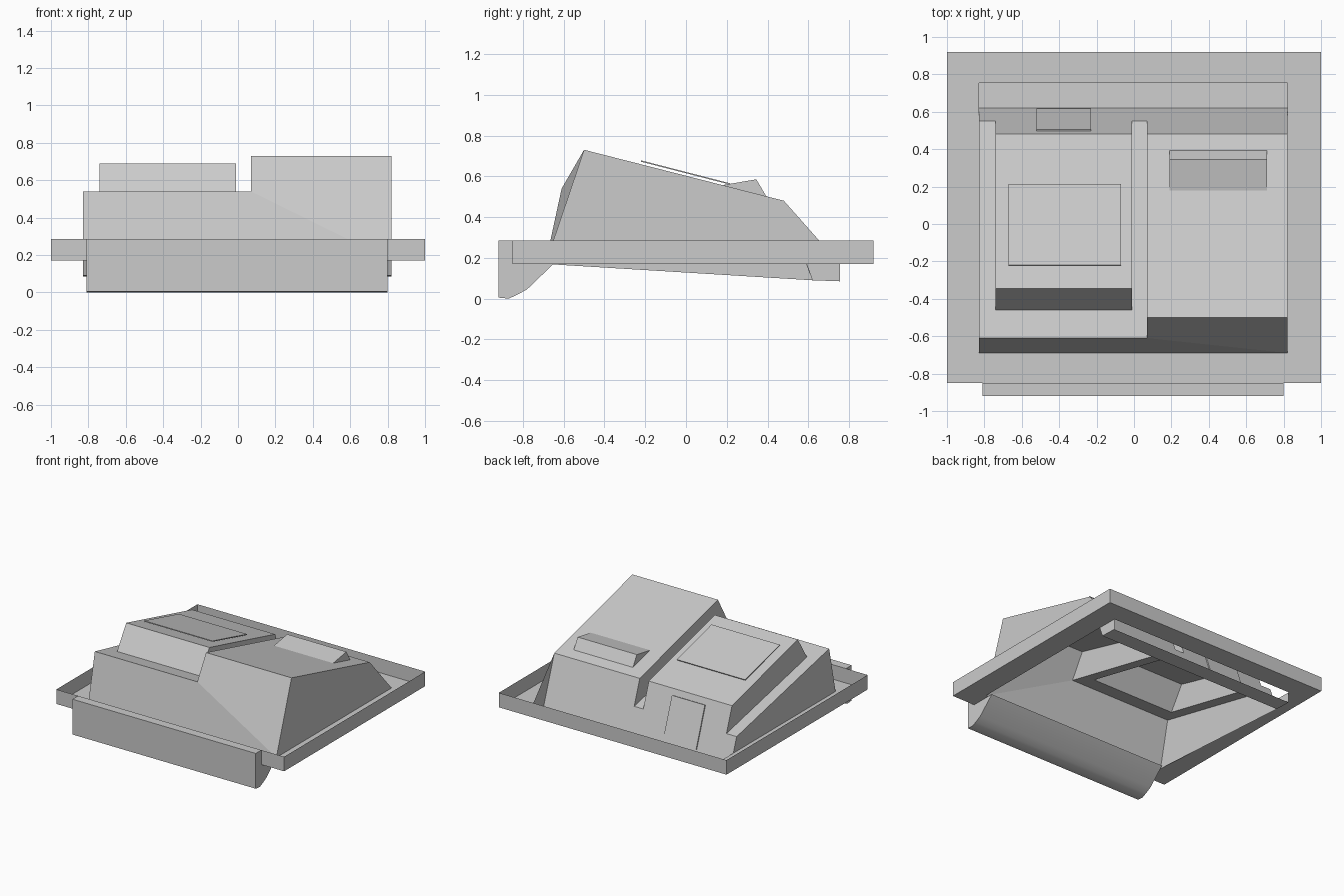
import bpy, bmesh

if "Cube" in bpy.data.objects:
    bpy.data.objects.remove(bpy.data.objects["Cube"])


def build(name, faces, fix_normals=True):
    """Mesh from a list of faces given as point loops; shared points are welded."""
    bm = bmesh.new()
    for f in faces:
        bm.faces.new([bm.verts.new(p) for p in f])
    bmesh.ops.remove_doubles(bm, verts=bm.verts[:], dist=1e-4)
    if fix_normals:
        bmesh.ops.recalc_face_normals(bm, faces=bm.faces[:])
    me = bpy.data.meshes.new(name)
    bm.to_mesh(me)
    bm.free()
    ob = bpy.data.objects.new(name, me)
    bpy.context.collection.objects.link(ob)
    return ob


def at(x, *pts):
    """Place (y, z) points on the plane at x."""
    return [(x, y, z) for y, z in pts]


def strip(x0, x1, p, q):
    """Quad spanning x0..x1 between two (y, z) points."""
    return at(x0, p, q) + at(x1, q, p)


def prism(name, x0, x1, profile):
    """Closed extrusion of a (y, z) profile along x."""
    n = len(profile)
    faces = [at(x0, *profile), at(x1, *profile)]
    faces += [strip(x0, x1, profile[i], profile[(i + 1) % n]) for i in range(n)]
    return build(name, faces)


# Key profile points (y, z)
front_foot, low_front, high_front = (-.69, .17), (-.61, .54), (-.50, .73)
high_back, low_back = (.48, .48), (.55, .285)
trough_a, trough_b, trough_top = (.62, .09), (.755, .085), (.755, .17)
box_foot, box_front = (-.46, .507), (-.345, .69)
xl, xr = -.83, .82           # body sides
bl, br, step = -.74, -.01, .07   # roof box sides, high block side

# Hollow body shell: low roof on the left, high block on the right, roof box
tail = (trough_a, trough_b, trough_top, front_foot)
body = [
    at(xr, high_front, high_back, *tail),
    at(xl, low_front, low_back, *tail),
    strip(step, xr, high_front, high_back),
    at(step, low_front, high_front, high_back, low_back),
    strip(xl, bl, low_front, low_back),
    strip(br, step, low_front, low_back),
    at(bl, low_front, box_foot) + at(br, box_foot, low_front),
    at(bl, box_foot, box_front, high_back, low_back),
    at(br, box_foot, box_front, high_back, low_back),
    strip(bl, br, box_foot, box_front),
    strip(bl, br, box_front, high_back),
    strip(bl, br, high_back, low_back),
    strip(step, xr, high_back, low_back),
    strip(xl, xr, low_back, trough_a),
    strip(xl, xr, trough_a, trough_b),
    at(xl, front_foot) + at(xr, front_foot) + at(step, low_front) + at(xl, low_front),
    at(xr, front_foot, high_front) + at(step, high_front, low_front),
]
build("body_shell", body)

# Tray frame: thin upright rim around a floor with a hole under the body
y0, y1, z0, z1 = -.85, .92, .17, .285
outer = [(-1, y0), (1, y0), (1, y1), (-1, y1)]
inner = [(xl, -.69), (xr, -.69), (xr, .755), (xl, .755)]
tray = []
for i in range(4):
    a, b, c, d = outer[i], outer[(i + 1) % 4], inner[(i + 1) % 4], inner[i]
    tray.append([(*a, z0), (*b, z0), (*b, z1), (*a, z1)])
    tray.append([(*a, z0), (*b, z0), (*c, z0), (*d, z0)])
build("tray_frame", tray)

# Curved apron below the front edge
apron = prism("front_apron", -.81, .80, [
    (-.85, .285), (-.92, .285), (-.92, .005), (-.87, 0), (-.83, .018),
    (-.78, .045), (-.65, .17), (-.85, .17)])
bpy.context.view_layer.objects.active = apron
apron.select_set(True)
bpy.ops.object.shade_smooth_by_angle(angle=.7)

# Window panel floating just above the roof box
prism("roof_window", -.67, -.07, [(-.22, .678), (.215, .566), (.213, .560), (-.222, .672)])

# Wedge vent on the high block
prism("roof_vent", .19, .71, [(.18, .557), (.345, .585), (.395, .500)])

# Hatch on the rear slope
prism("rear_hatch", -.52, -.23, [(.497, .433), (.506, .436), (.617, .125), (.607, .122)])
